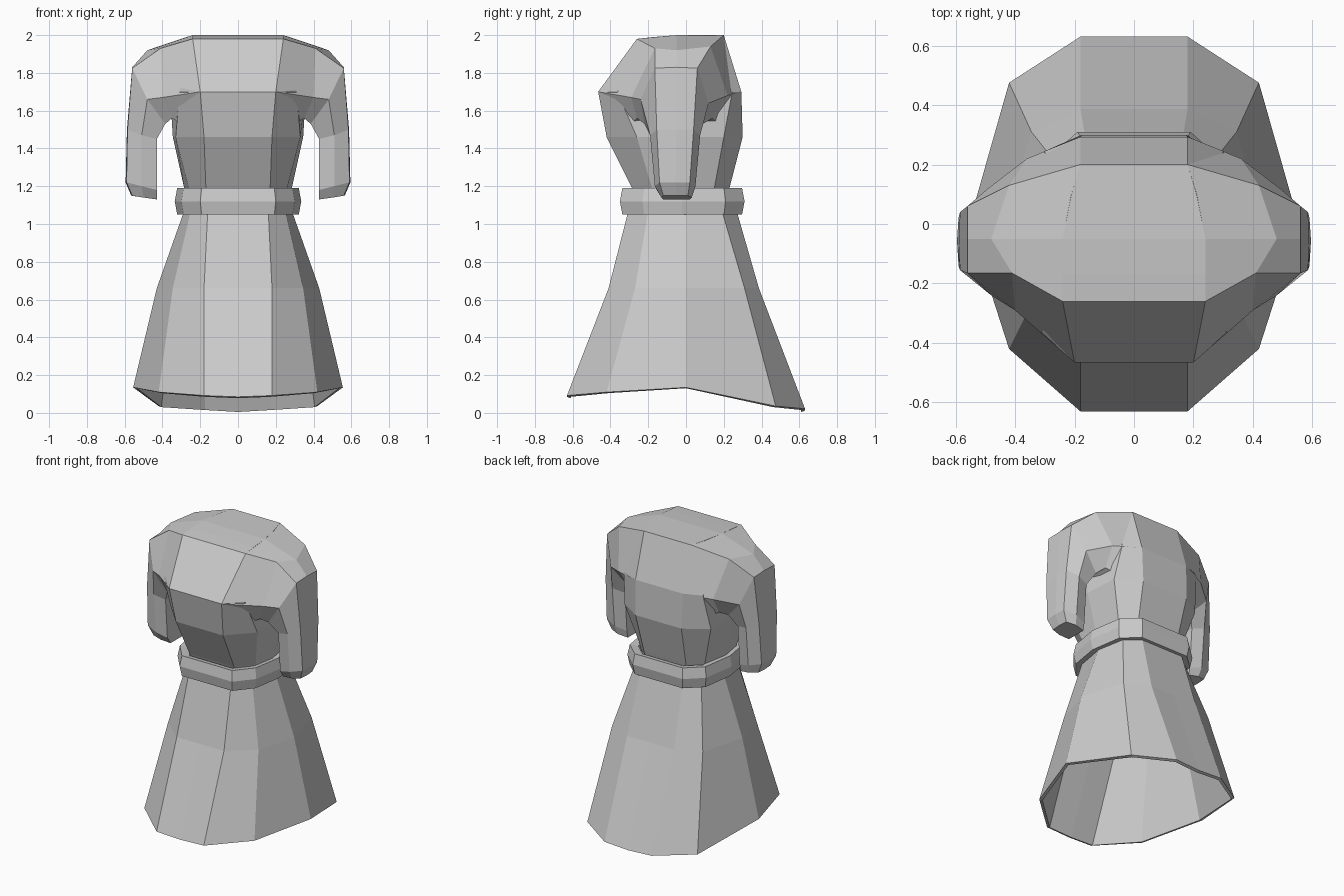
import bpy
import bmesh

cube = bpy.data.objects.get("Cube")
if cube:
    bpy.data.objects.remove(cube, do_unlink=True)

cloth = bpy.data.materials.new("grey cloth")
cloth.use_nodes = True
cloth.diffuse_color = (0.6, 0.6, 0.6, 1)
cloth.node_tree.nodes["Principled BSDF"].inputs["Base Color"].default_value = (0.6, 0.6, 0.6, 1)


def mirrored(half):
    """Close a half ring, listed from front to back, across x = 0."""
    return half + [(-x, y, z) for x, y, z in reversed(half) if x > 0]


def level(z, *points):
    return mirrored([(x, y, z) for x, y in points])


def loft(name, rings, cap_start=False, cap_end=False, loop=False):
    """Skin a list of rings that have the same number of points."""
    bm = bmesh.new()
    rows = [[bm.verts.new(p) for p in ring] for ring in rings]
    pairs = list(zip(rows, rows[1:]))
    if loop:
        pairs.append((rows[-1], rows[0]))
    for a, b in pairs:
        for i in range(len(a)):
            j = (i + 1) % len(a)
            bm.faces.new((a[i], a[j], b[j], b[i]))
    if cap_start:
        bm.faces.new(list(reversed(rows[0])))
    if cap_end:
        # Strips from side to side follow the curve of the last ring
        top = rows[-1]
        for i in range(len(top) // 2 - 1):
            bm.faces.new((top[i], top[i + 1], top[-2 - i], top[-1 - i]))
    bmesh.ops.recalc_face_normals(bm, faces=bm.faces)
    mesh = bpy.data.meshes.new(name)
    bm.to_mesh(mesh)
    bm.free()
    mesh.materials.append(cloth)
    obj = bpy.data.objects.new(name, mesh)
    bpy.context.collection.objects.link(obj)
    return obj


# Skirt: flared, open below, with a dipping hem
hem = mirrored([(0, -.63, .085), (.18, -.63, .092), (.42, -.42, .11), (.555, 0, .135),
                (.42, .475, .036), (.18, .63, .022), (0, .63, .012)])
hip = level(.66, (0, -.41), (.18, -.41), (.345, -.27), (.43, 0),
            (.345, .31), (.18, .386), (0, .386))
waist = level(1.07, (0, -.305), (.16, -.305), (.25, -.2), (.285, 0),
              (.25, .19), (.16, .268), (0, .268))
skirt = loft("skirt", [hem, hip, waist])
rim = skirt.modifiers.new("cloth thickness", 'SOLIDIFY')
rim.thickness = 0.02
rim.offset = -1

# Belt: a band with a slightly raised middle
band = [(.2, -.35), (.3, -.23), (.335, -.02), (.3, .21), (.19, .31)]


def belt_ring(z, scale):
    return level(z, *[(x * scale, (y + .02) * scale - .02) for x, y in band])


loft("belt", [belt_ring(1.05, .82), belt_ring(1.05, .96), belt_ring(1.12, 1),
              belt_ring(1.19, .96), belt_ring(1.18, .82)], loop=True)

# Bodice: narrow waist, full chest, flat top
loft("bodice", [
    level(1.08, (.16, -.24), (.24, -.16), (.27, -.03), (.23, .13), (.15, .2)),
    level(1.19, (.17, -.285), (.26, -.18), (.285, -.03), (.25, .15), (.16, .23)),
    level(1.46, (.18, -.42), (.33, -.26), (.345, -.04), (.33, .2), (.175, .3)),
    level(1.70, (.2, -.465), (.31, -.365), (.36, -.04), (.3, .245), (.18, .293)),
    mirrored([(.24, -.26, 1.98), (.24, -.17, 1.99), (.24, -.05, 2),
              (.21, .1, 2), (.18, .2, 2)]),
], cap_start=True, cap_end=True)

# Sleeves: rings run from the chest over the shoulder to the cuff
sleeve = [
    [(.18, .2, 2), (.24, -.05, 2), (.24, -.26, 1.98), (.2, -.465, 1.70),
     (.25, -.32, 1.5), (.25, .2, 1.5), (.18, .293, 1.70)],
    [(.42, .13, 1.94), (.48, -.05, 1.92), (.41, -.165, 1.93), (.4, -.29, 1.67),
     (.35, -.26, 1.56), (.35, .14, 1.56), (.36, .22, 1.68)],
    [(.56, .06, 1.825), (.56, -.05, 1.83), (.56, -.165, 1.825), (.48, -.24, 1.66),
     (.385, -.22, 1.53), (.385, .09, 1.53), (.49, .12, 1.64)],
    [(.585, .04, 1.5), (.588, -.05, 1.5), (.585, -.155, 1.5), (.51, -.19, 1.47),
     (.43, -.175, 1.45), (.43, .05, 1.45), (.51, .075, 1.47)],
    [(.59, .02, 1.22), (.595, -.055, 1.22), (.59, -.14, 1.22), (.51, -.165, 1.2),
     (.43, -.155, 1.18), (.43, .03, 1.18), (.51, .05, 1.2)],
    [(.56, .01, 1.15), (.565, -.055, 1.15), (.56, -.12, 1.15), (.5, -.13, 1.14),
     (.43, -.12, 1.13), (.43, .02, 1.13), (.5, .03, 1.14)],
]
for name, side in (("left_sleeve", 1), ("right_sleeve", -1)):
    rings = [[(side * x, y, z) for x, y, z in ring] for ring in reversed(sleeve)]
    loft(name, rings, cap_start=True)
